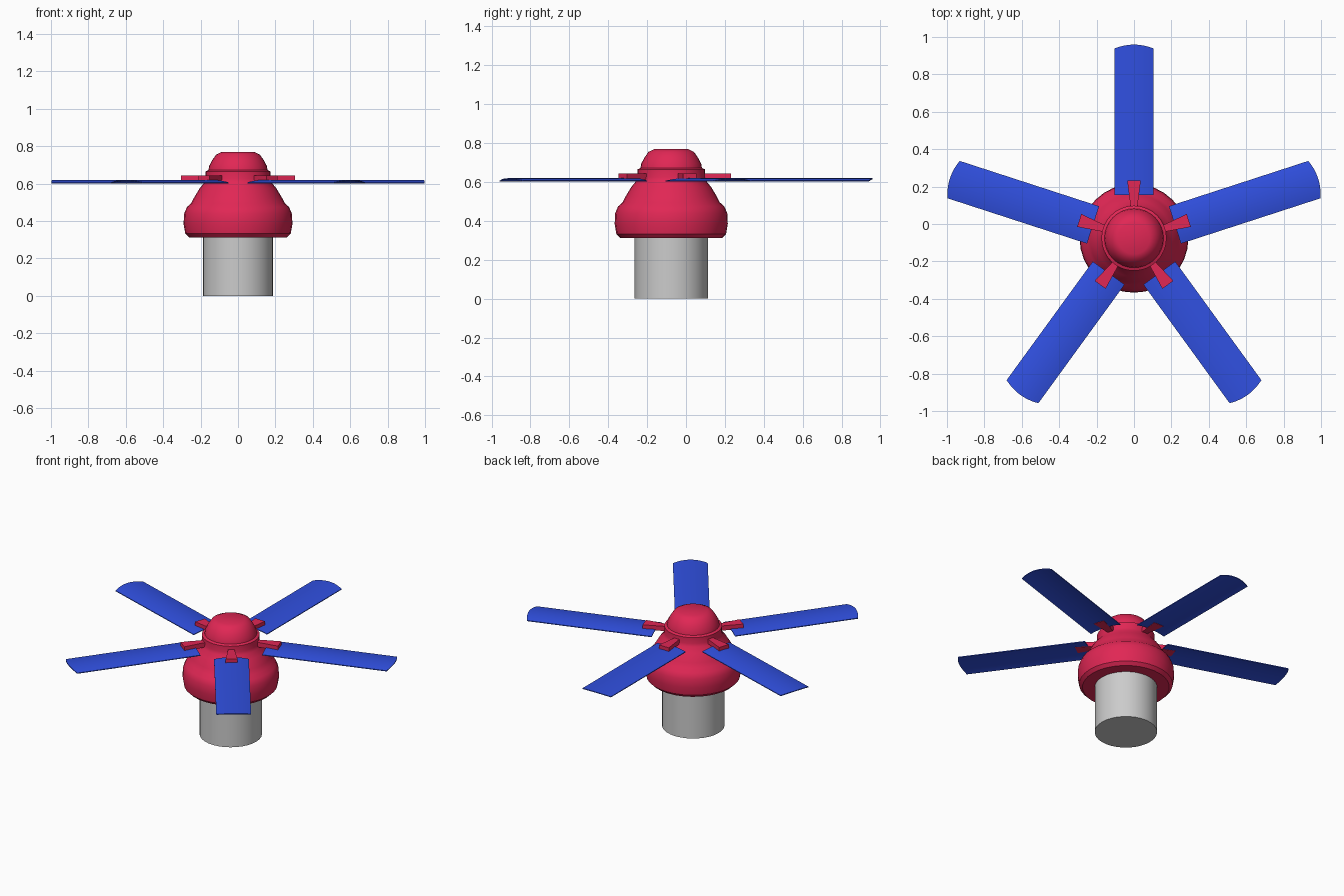
import bpy, bmesh, math
from mathutils import Matrix

if "Cube" in bpy.data.objects:
    bpy.data.objects.remove(bpy.data.objects["Cube"])

CY = -0.076  # the rotor axis sits slightly in front of the origin


def material(name, color):
    m = bpy.data.materials.new(name)
    m.diffuse_color = color
    m.use_nodes = True
    m.node_tree.nodes["Principled BSDF"].inputs["Base Color"].default_value = m.diffuse_color
    return m


RED = material("red", (0.75, 0.02, 0.09, 1))
BLUE = material("blue", (0.03, 0.08, 0.75, 1))


def finish(name, bm, mat=None, angle=35):
    bmesh.ops.recalc_face_normals(bm, faces=bm.faces)
    me = bpy.data.meshes.new(name)
    bm.to_mesh(me)
    bm.free()
    ob = bpy.data.objects.new(name, me)
    bpy.context.collection.objects.link(ob)
    if mat:
        me.materials.append(mat)
    bpy.ops.object.select_all(action='DESELECT')
    ob.select_set(True)
    bpy.context.view_layer.objects.active = ob
    bpy.ops.object.shade_smooth_by_angle(angle=math.radians(angle))
    return ob


def lathe(name, profile, mat=None, n=32):
    bm = bmesh.new()
    rings = [[bm.verts.new((r * math.cos(2 * math.pi * i / n),
                            CY + r * math.sin(2 * math.pi * i / n), z))
              for i in range(n)] for r, z in profile]
    for a, b in zip(rings, rings[1:]):
        for i in range(n):
            j = (i + 1) % n
            bm.faces.new((a[i], a[j], b[j], b[i]))
    bm.faces.new(rings[0])
    bm.faces.new(rings[-1])
    return finish(name, bm, mat)


def place(angle):
    return Matrix.Translation((0, CY, 0)) @ Matrix.Rotation(angle, 4, 'Z')


# Grey base and red motor housing
lathe("base_tube", [(0.188, 0), (0.188, 0.33)])
lathe("motor_housing", [
    (0.18, 0.312), (0.262, 0.312), (0.282, 0.332), (0.291, 0.385),
    (0.288, 0.44), (0.273, 0.475), (0.25, 0.495), (0.235, 0.525),
    (0.205, 0.575), (0.18, 0.605), (0.174, 0.625), (0.174, 0.665),
    (0.158, 0.672), (0.154, 0.695), (0.138, 0.725), (0.117, 0.755),
    (0.085, 0.77)], RED)


def blade(name, angle, n=12):
    # Thin cambered strip with a slightly rounded tip
    bm = bmesh.new()
    rows = []
    for i in range(n + 1):
        t = -1 + 2 * i / n
        z = 0.6195 - 0.013 * t * t
        tip = 1.035 - 0.021 * t * t
        rows.append([bm.verts.new((x, 0.105 * t, z + dz))
                     for x, dz in ((0.23, 0), (tip, 0), (tip, -0.005), (0.23, -0.005))])
    for a, b in zip(rows, rows[1:]):
        for k in range(4):
            m = (k + 1) % 4
            bm.faces.new((a[k], a[m], b[m], b[k]))
    bm.faces.new(rows[0])
    bm.faces.new(rows[-1])
    bm.transform(place(angle))
    finish(name, bm, BLUE)


def bracket(name, angle):
    # Wedge arm, wider towards the blade
    bm = bmesh.new()
    bmesh.ops.create_cube(bm, size=1)
    for v in bm.verts:
        outer = v.co.x > 0
        v.co.x = 0.308 if outer else 0.15
        v.co.y *= 0.072 if outer else 0.032
        v.co.z = 0.643 if v.co.z > 0 else 0.612
    bm.transform(place(angle))
    finish(name, bm, RED, 30)


# Five blades with their brackets
for i in range(5):
    a = math.radians(90 + 72 * i)
    blade(f"blade_{i + 1}", a)
    bracket(f"blade_bracket_{i + 1}", a)
